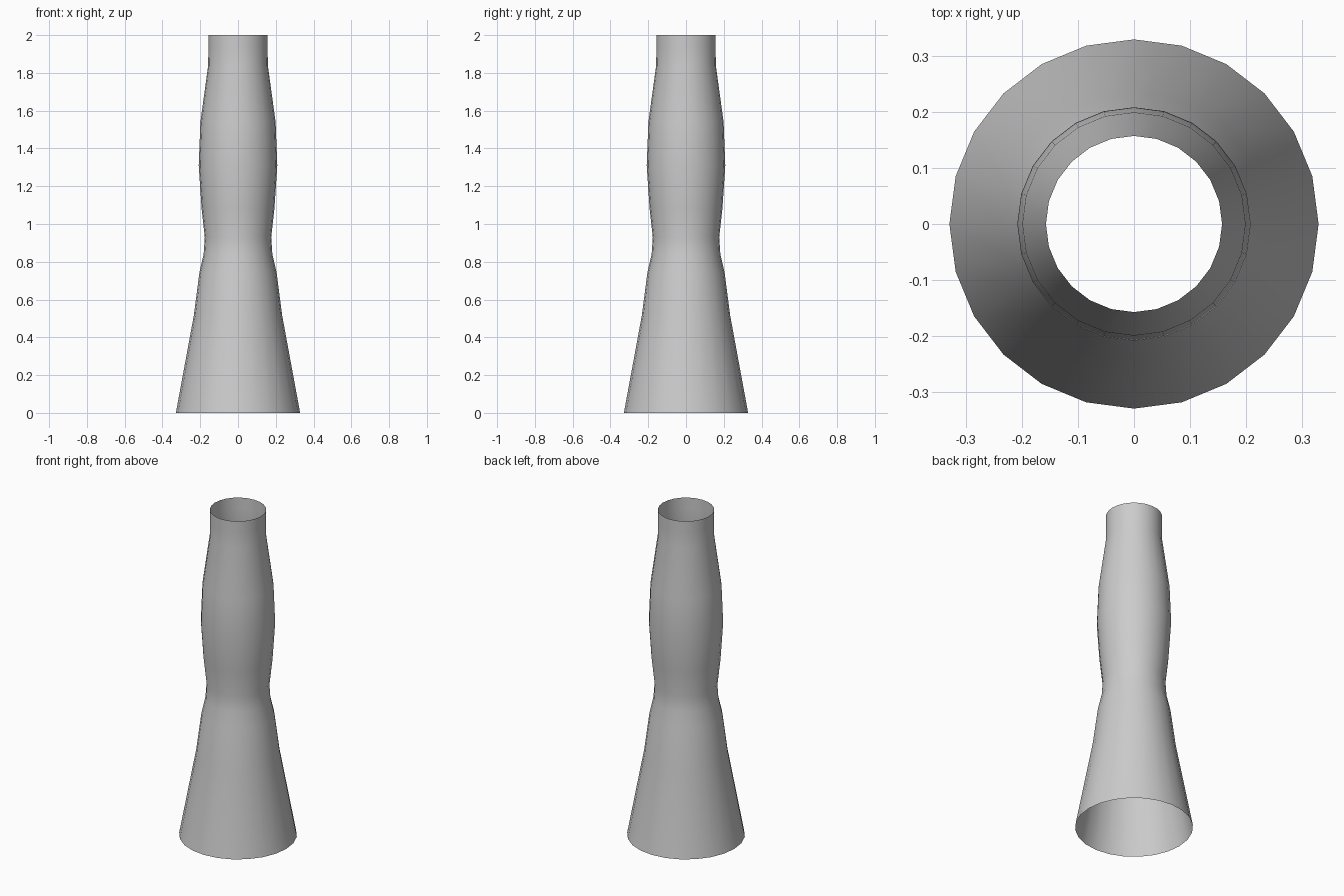
import bpy, bmesh
from math import cos, sin, tau

if "Cube" in bpy.data.objects:
    bpy.data.objects.remove(bpy.data.objects["Cube"])

SIDES = 24
# Silhouette of the open sleeve as (radius, height), bottom to top
PROFILE = [(0.329, 0.0), (0.234, 0.515), (0.204, 0.745), (0.182, 0.84),
           (0.176, 0.93), (0.193, 1.085), (0.208, 1.31), (0.199, 1.54),
           (0.158, 1.84), (0.157, 1.93), (0.157, 2.0)]

# Revolve the silhouette into an open-ended tube
bm = bmesh.new()
rings = [[bm.verts.new((r * cos(tau * i / SIDES), r * sin(tau * i / SIDES), z))
          for i in range(SIDES)] for r, z in PROFILE]
for low, high in zip(rings, rings[1:]):
    for i in range(SIDES):
        j = (i + 1) % SIDES
        face = bm.faces.new((low[i], low[j], high[j], high[i]))
        face.smooth = True

mesh = bpy.data.meshes.new("flared_tube")
bm.to_mesh(mesh)
bm.free()
tube = bpy.data.objects.new("flared_tube", mesh)
bpy.context.collection.objects.link(tube)
